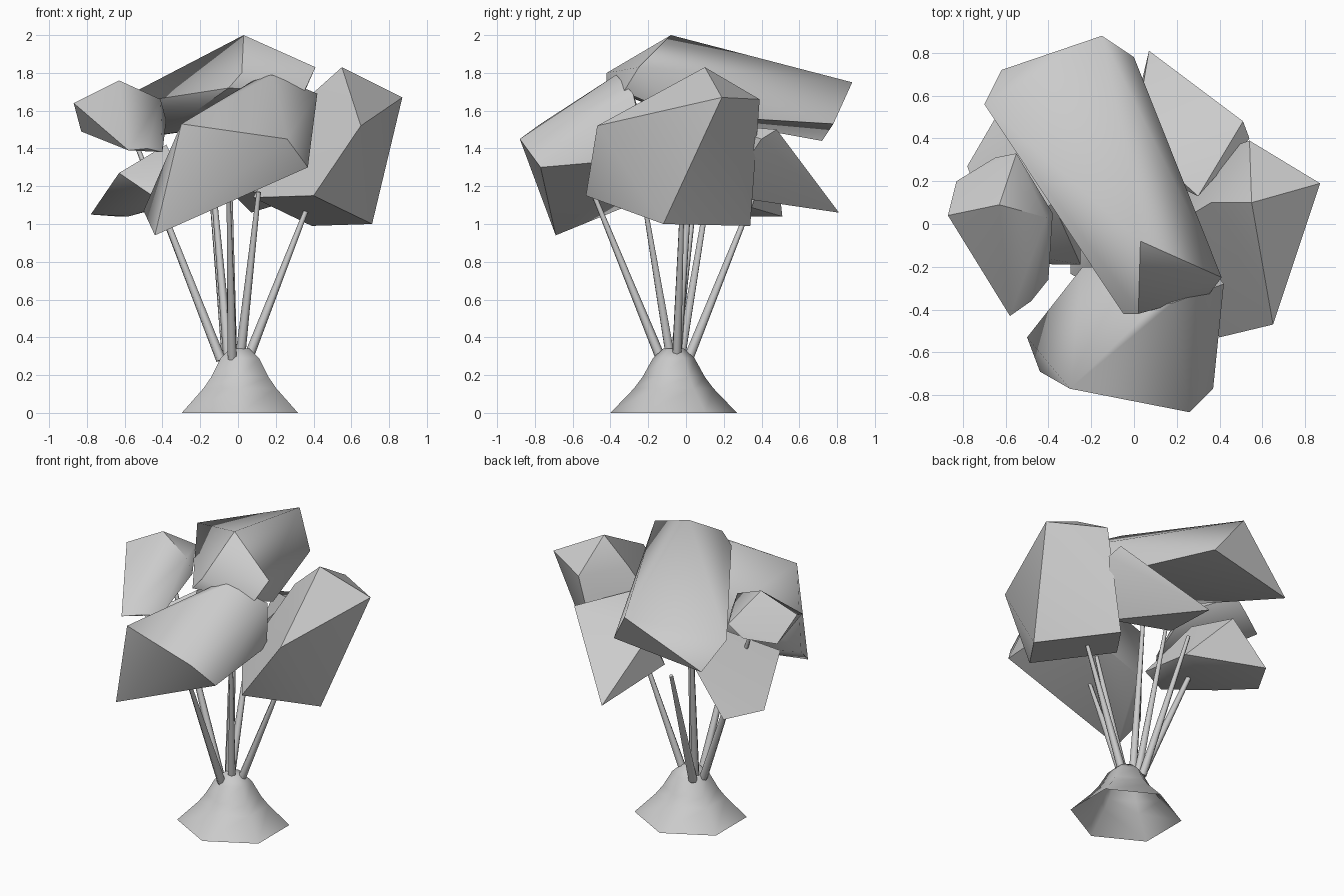
import bpy, bmesh, math
from mathutils import Vector


def finish(bm, name, angle):
    bmesh.ops.recalc_face_normals(bm, faces=bm.faces)
    mesh = bpy.data.meshes.new(name)
    bm.to_mesh(mesh)
    bm.free()
    ob = bpy.data.objects.new(name, mesh)
    bpy.context.collection.objects.link(ob)
    bpy.ops.object.select_all(action='DESELECT')
    ob.select_set(True)
    bpy.context.view_layer.objects.active = ob
    bpy.ops.object.shade_smooth_by_angle(angle=math.radians(angle))
    return ob


def clump(name, *corners):
    """Faceted foliage clump: hull around a few corner points."""
    bm = bmesh.new()
    for c in corners:
        bm.verts.new(c)
    res = bmesh.ops.convex_hull(bm, input=bm.verts)
    loose = [v for v in bm.verts if not v.link_faces]
    bmesh.ops.delete(bm, geom=loose, context='VERTS')
    finish(bm, name, 50)


def stem(name, a, b, r1=0.027, r2=0.012):
    """Tapered six-sided stem from a to b."""
    a, b = Vector(a), Vector(b)
    d = b - a
    bm = bmesh.new()
    bmesh.ops.create_cone(bm, cap_ends=True, segments=6, radius1=r1,
                          radius2=r2, depth=d.length)
    bmesh.ops.rotate(bm, verts=bm.verts,
                     matrix=d.to_track_quat('Z', 'Y').to_matrix())
    bmesh.ops.translate(bm, verts=bm.verts, vec=(a + b) / 2)
    finish(bm, name, 65)


# soil mound: open-bottomed six-sided lathe
bm = bmesh.new()
rings = []
for r, z in ((0.335, 0), (0.21, 0.13), (0.165, 0.19), (0.11, 0.29), (0.055, 0.34)):
    rings.append([bm.verts.new((0.01 + 1.06 * r * math.cos(math.radians(60 * i + 30)),
                                -0.065 + r * math.sin(math.radians(60 * i + 30)), z))
                  for i in range(6)])
for lo, hi in zip(rings, rings[1:]):
    for i in range(6):
        j = (i + 1) % 6
        bm.faces.new((lo[i], lo[j], hi[j], hi[i]))
bm.faces.new(rings[-1])
finish(bm, "soil_mound", 60)

# stems fanning out from the mound
for i, (a, b) in enumerate((
        ((-0.09, -0.06, 0.28), (-0.55, 0.08, 1.45)),
        ((-0.03, -0.13, 0.28), (-0.05, -0.49, 1.16)),
        ((0.05, -0.05, 0.28), (0.38, -0.02, 1.12)),
        ((0.01, -0.08, 0.28), (0.11, -0.23, 1.17)),
        ((-0.06, 0.01, 0.28), (-0.14, 0.36, 1.15)),
        ((-0.05, -0.03, 0.28), (-0.14, 0.14, 1.3)),
        ((-0.03, -0.05, 0.28), (-0.05, 0.04, 1.5)))):
    stem(f"stem_{i + 1}", a, b)

# foliage clumps
clump("foliage_top",
      (0.03, -0.08, 2.0), (0.41, -0.25, 1.83), (0.35, -0.33, 1.70),
      (-0.05, -0.42, 1.72), (0.02, -0.42, 1.80), (-0.15, 0.88, 1.75),
      (0.0, 0.78, 1.53), (-0.62, 0.72, 1.44), (-0.70, 0.56, 1.62),
      (-0.22, -0.12, 1.60), (0.3, -0.05, 1.58))

clump("foliage_front",
      (-0.44, -0.69, 0.94), (-0.5, -0.53, 1.07), (-0.3, -0.77, 1.53),
      (0.26, -0.88, 1.45), (0.37, -0.77, 1.30), (0.42, -0.28, 1.69),
      (0.18, -0.37, 1.79), (0.1, -0.38, 1.77), (-0.24, -0.2, 1.45),
      (-0.2, -0.2, 1.14), (0.36, -0.2, 1.35))

clump("foliage_right",
      (0.40, -0.53, 1.15), (0.71, -0.12, 1.0), (0.39, 0.34, 0.99),
      (0.08, -0.07, 1.14), (0.65, -0.47, 1.52), (0.87, 0.19, 1.67),
      (0.54, 0.39, 1.66), (0.55, 0.1, 1.83), (0.36, 0.1, 1.66))

clump("foliage_back",
      (0.07, 0.81, 1.06), (0.51, 0.48, 1.50), (0.54, 0.40, 1.45),
      (0.3, 0.13, 1.53), (0.0, 0.4, 1.40), (-0.05, 0.3, 1.18),
      (0.36, 0.2, 1.15))

clump("foliage_left_upper",
      (-0.87, 0.04, 1.64), (-0.63, 0.09, 1.76), (-0.58, -0.43, 1.39),
      (-0.48, -0.36, 1.40), (-0.4, -0.26, 1.38), (-0.38, 0.05, 1.55),
      (-0.41, 0.03, 1.66), (-0.83, 0.2, 1.49), (-0.55, 0.33, 1.60),
      (-0.65, 0.31, 1.52))

clump("foliage_left_lower",
      (-0.78, 0.27, 1.05), (-0.64, 0.51, 1.04), (-0.63, -0.12, 1.27),
      (-0.38, 0.1, 1.42), (-0.4, 0.48, 1.32), (-0.38, -0.19, 1.10),
      (-0.25, -0.19, 1.18), (-0.25, 0.2, 1.13), (-0.58, 0.1, 1.04))
